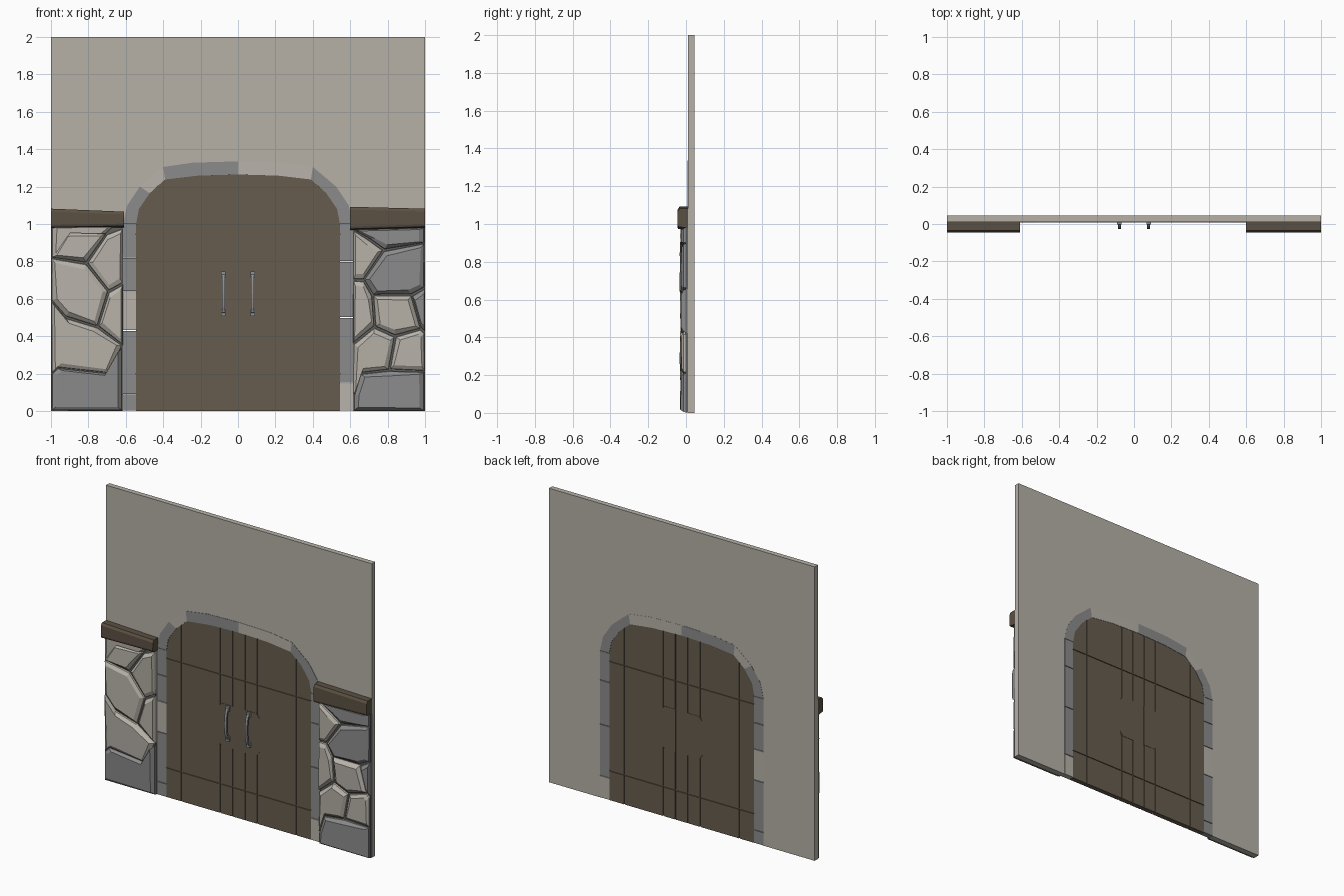
import bpy, bmesh, math, random
from mathutils import Vector

if "Cube" in bpy.data.objects:
    bpy.data.objects.remove(bpy.data.objects["Cube"])
random.seed(4)


def material(name, rgb):
    m = bpy.data.materials.new(name)
    m.diffuse_color = (*rgb, 1)
    m.use_nodes = True
    m.node_tree.nodes["Principled BSDF"].inputs["Base Color"].default_value = m.diffuse_color
    return m


PLASTER = material("plaster", (0.47, 0.44, 0.39))
LIGHT = material("light_stone", (0.48, 0.45, 0.40))
GREY = material("grey_stone", (0.26, 0.26, 0.26))
MORTAR = material("mortar", (0.12, 0.12, 0.115))
WOOD = material("door_wood", (0.135, 0.108, 0.078))
BEAM = material("beam_wood", (0.105, 0.08, 0.055))
METAL = material("handle_metal", (0.28, 0.29, 0.31))


def loft(name, rings, mat):
    """Join equal rings of points into a closed solid."""
    bm = bmesh.new()
    vs = [[bm.verts.new(p) for p in r] for r in rings]
    n = len(vs[0])
    for a, b in zip(vs, vs[1:]):
        for i in range(n):
            j = (i + 1) % n
            bm.faces.new((a[i], a[j], b[j], b[i]))
    bm.faces.new(vs[0][::-1])
    bm.faces.new(vs[-1])
    bmesh.ops.recalc_face_normals(bm, faces=bm.faces)
    me = bpy.data.meshes.new(name)
    bm.to_mesh(me)
    bm.free()
    me.materials.append(mat)
    ob = bpy.data.objects.new(name, me)
    bpy.context.collection.objects.link(ob)
    return ob


def prism(name, pts, y0, y1, mat):
    return loft(name, [[(x, y, z) for x, z in pts] for y in (y0, y1)], mat)


def rect(x0, x1, z0, z1):
    return [(x0, z0), (x1, z0), (x1, z1), (x0, z1)]


# Half outlines of the arch, from springing to crown
outer = [(.615, 1.0), (.592, 1.1), (.525, 1.2), (.4, 1.305), (.24, 1.328), (0, 1.335)]
inner = [(.545, 1.0), (.53, 1.08), (.472, 1.165), (.39, 1.238), (.22, 1.258), (0, 1.265)]


def full(half):
    """Right foot, over the arch, to left foot."""
    r = [(half[0][0], 0)] + half
    return r + [(-x, z) for x, z in r[-2::-1]]


# Plaster wall with the doorway notched out
prism("wall", [(1, 0), (1, 2), (-1, 2), (-1, 0)] + full(outer)[::-1], .010, .045, PLASTER)

# Arch stones: jambs then voussoirs on each side
FRONT, BACK = .008, .046
jambs = {-1: ([0, .09, .43, .64, .82, 1.0], [GREY, GREY, LIGHT, GREY, GREY]),
         1: ([0, .15, .50, .80, 1.0], [LIGHT, GREY, GREY, GREY])}
for s, (zs, mats) in jambs.items():
    for z0, z1, m in zip(zs, zs[1:], mats):
        prism("jamb_stone", rect(s * .545, s * .615, z0 + .002, z1 - .002), FRONT, BACK, m)
    for a, b in ((0, 2), (2, 3), (3, 5)):
        m = GREY
        if (s, a) in ((-1, 2), (1, 3)):
            m = LIGHT
        ring = outer[a:b + 1] + inner[a:b + 1][::-1]
        prism("arch_stone", [(s * x, z) for x, z in ring], FRONT, BACK, m)

# Door core, with planks on both faces leaving narrow grooves
prism("door_core", full(inner), .017, .038, WOOD)


def arch_top(x):
    for (xa, za), (xb, zb) in zip(inner, inner[1:]):
        if xb <= abs(x) <= xa:
            return za + (zb - za) * (xa - abs(x)) / (xa - xb)
    return 1.0


G = .0035
columns = [(0, .047), (.047, .14), (.14, .432), (.432, .545)]
rows = [(0, .2), (.2, .945), (.945, None)]
for s in (-1, 1):
    for x0, x1 in columns:
        a = x0 + (G if x0 else 0)
        b = x1 - (G if x1 < .54 else 0)
        for z0, z1 in rows:
            lo = z0 + (G if z0 else 0)
            if z1:
                pts = rect(a, b, lo, z1 - G)
            else:
                xs = [b] + [x for x, _ in inner if a < x < b] + [a]
                pts = [(a, lo), (b, lo)] + [(x, arch_top(x)) for x in xs]
            prism("door_plank", [(s * x, z) for x, z in pts], .011, .044, WOOD)
    # Lock plate with clipped outer corners
    plate = [(.045, .46), (.13, .46), (.155, .49), (.155, .72), (.13, .75), (.045, .75)]
    prism("lock_plate", [(s * x, z) for x, z in plate], .009, .046, WOOD)

# Bowed pull handles on square mounts
for s in (-1, 1):
    x = s * .078
    for z in (.525, .73):
        prism("handle_mount", rect(x - .012, x + .012, z - .017, z + .017), -.004, .012, METAL)
    arc = [math.pi * i / 8 for i in range(9)]
    side = [(-.002 - .024 * math.sin(t), .627 + .105 * math.cos(t)) for t in arc]
    side += [(.002 - .016 * math.sin(t), .627 + .09 * math.cos(t)) for t in arc[::-1]]
    loft("handle_bar", [[(x + d, y, z) for y, z in side] for d in (-.008, .008)], METAL)

# Rubble masonry: outlines of neighbouring stones
left = [
    (GREY, [(-1, 0), (-.615, 0), (-.615, .34), (-.68, .2), (-.97, .23), (-1, .2)]),
    (LIGHT, [(-1, .2), (-.97, .23), (-.68, .2), (-.615, .35), (-.75, .45), (-.92, .5), (-1, .59)]),
    (LIGHT, [(-1, .59), (-.92, .5), (-.75, .45), (-.69, .64), (-.81, .79), (-1, .82)]),
    (LIGHT, [(-.615, .35), (-.615, .68), (-.69, .64), (-.75, .45)]),
    (LIGHT, [(-.69, .64), (-.615, .68), (-.615, .98), (-.70, .95), (-.81, .79)]),
    (LIGHT, [(-1, .82), (-.81, .79), (-.70, .95), (-.93, .96)]),
    (LIGHT, [(-1, .82), (-.93, .96), (-.70, .95), (-.66, .99), (-1, .99)]),
]
right = [
    (GREY, [(.615, 0), (1, 0), (1, .21), (.81, .22), (.65, .2), (.615, .08)]),
    (LIGHT, [(.615, .08), (.65, .2), (.81, .22), (.84, .4), (.73, .45), (.615, .36)]),
    (LIGHT, [(.81, .22), (1, .21), (1, .42), (.98, .44), (.84, .4)]),
    (LIGHT, [(.73, .45), (.84, .4), (.98, .44), (.93, .62), (.72, .62)]),
    (LIGHT, [(.615, .36), (.73, .45), (.72, .62), (.67, .7), (.615, .7)]),
    (GREY, [(.67, .7), (.72, .62), (.93, .62), (1, .66), (1, .9), (.78, .86)]),
    (GREY, [(.93, .62), (.98, .44), (1, .42), (1, .66)]),
    (LIGHT, [(.615, .7), (.67, .7), (.78, .86), (.7, .92), (.615, .97)]),
    (GREY, [(.615, .97), (.7, .92), (.78, .86), (1, .9), (1, .98)]),
]


def rubble(name, pts, mat):
    """Stone with a steep rim, a chamfer and a slightly tilted face."""
    c = Vector((sum(p[0] for p in pts), sum(p[1] for p in pts))) / len(pts)
    tx, tz, depth = random.uniform(-.04, .04), random.uniform(-.04, .04), random.uniform(.024, .03)

    def ring(inset, y, tilt):
        out = []
        for p in pts:
            d = c - Vector(p)
            q = Vector(p) + d.normalized() * min(inset, d.length * .6)
            out.append((q.x, y + tilt * (tx * (q.x - c.x) + tz * (q.y - c.y)), q.y))
        return out
    loft(name, [ring(.003, .012, 0), ring(.009, -.012, 0), ring(.034, -depth, 1)], mat)


for side, stones in (("left", left), ("right", right)):
    for m, pts in stones:
        rubble(side + "_rubble_stone", pts, m)
for s in (-1, 1):
    prism("mortar_bed", rect(s * .618, s * .999, .001, .98), -.002, .012, MORTAR)

# Rough hewn beams capping the masonry
beams = {"left_beam": [(-1, .975, 1.082), (-.61, .982, 1.066)],
         "right_beam": [(.60, .966, 1.092), (1, .978, 1.082)]}
for name, ends in beams.items():
    loft(name, [[(x, .012, a), (x, -.042, a + .008), (x, -.046, a + .02),
                 (x, -.044, b - .015), (x, -.034, b), (x, .012, b)] for x, a, b in ends], BEAM)
